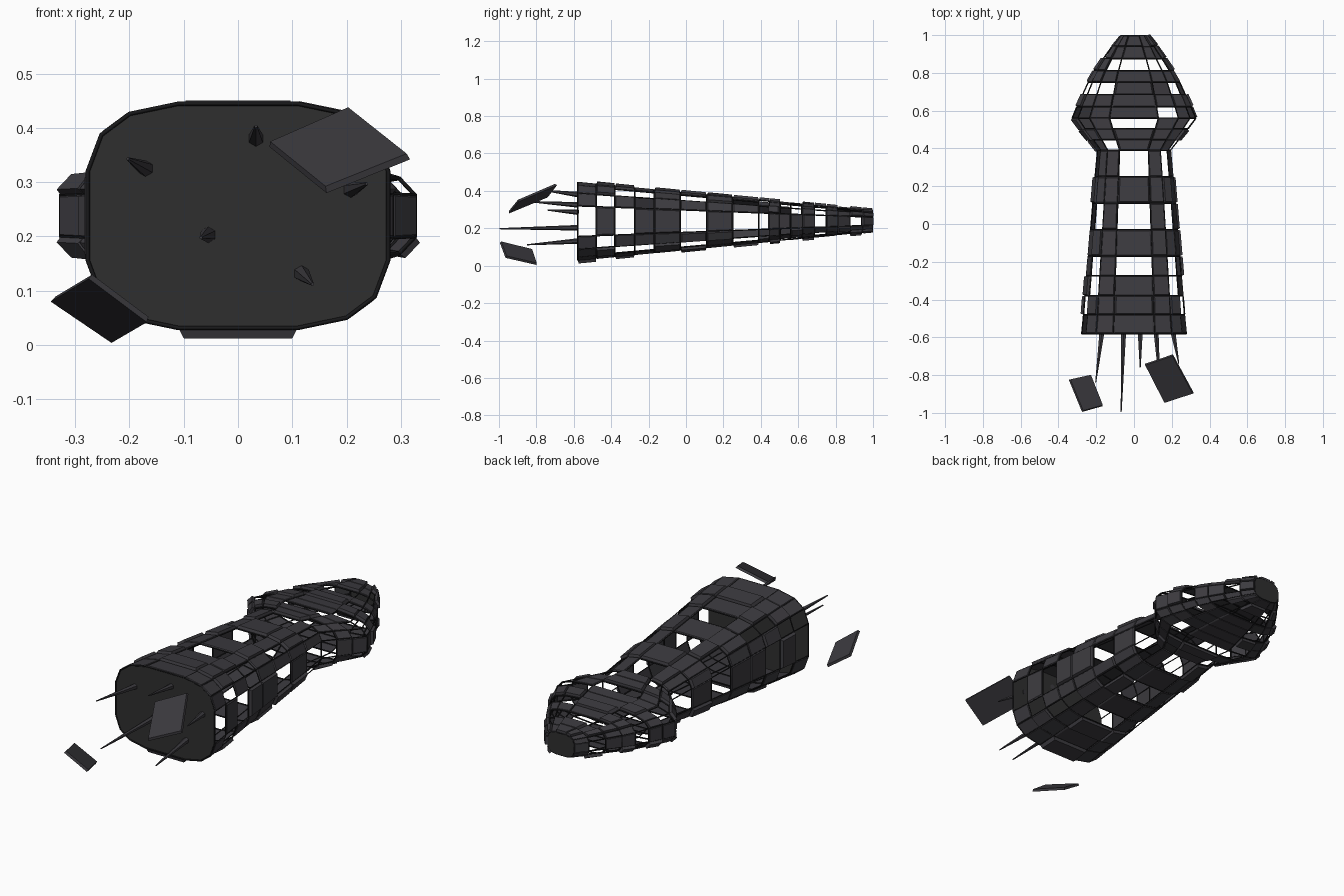
import bpy, bmesh, math, random
from mathutils import Vector

random.seed(7)
if "Cube" in bpy.data.objects:
    bpy.data.objects.remove(bpy.data.objects["Cube"])


def material(name, colour):
    m = bpy.data.materials.new(name)
    m.use_nodes = True
    m.diffuse_color = (*colour, 1)
    bsdf = m.node_tree.nodes["Principled BSDF"]
    bsdf.inputs["Base Color"].default_value = (*colour, 1)
    bsdf.inputs["Roughness"].default_value = 0.8
    return m


HULL = material("charcoal hull", (0.045, 0.043, 0.05))
FRAME = material("black frame", (0.009, 0.009, 0.01))
WALL = material("dark bulkhead", (0.028, 0.028, 0.028))

SIDES = 16
MID_Z = 0.238
# Rib stations: position along y and half width
RIBS = [(-0.58, 0.28), (-0.48, 0.27), (-0.38, 0.262), (-0.275, 0.253),
        (-0.17, 0.244), (-0.03, 0.232), (0.11, 0.22), (0.25, 0.208),
        (0.39, 0.195), (0.447, 0.24), (0.503, 0.287), (0.56, 0.33),
        (0.62, 0.305), (0.685, 0.275), (0.75, 0.245), (0.81, 0.21),
        (0.875, 0.165), (0.94, 0.118), (0.996, 0.072)]


def power(v):
    return math.copysign(abs(v) ** 0.575, v)


def ring(y, half_width):
    """Rounded-box cross-section whose height tapers evenly to the back."""
    half_height = 0.209 - (y + 0.58) * 0.0985
    pts = []
    for k in range(SIDES):
        a = math.tau * (k + 0.5) / SIDES
        pts.append(Vector((half_width * power(math.cos(a)), y,
                           MID_Z + half_height * power(math.sin(a)))))
    return pts


RINGS = [ring(*r) for r in RIBS]


def finish(name, bm, mat):
    bmesh.ops.recalc_face_normals(bm, faces=bm.faces)
    me = bpy.data.meshes.new(name)
    bm.to_mesh(me)
    bm.free()
    me.materials.append(mat)
    ob = bpy.data.objects.new(name, me)
    bpy.context.collection.objects.link(ob)
    return ob


def slab(bm, quad, offset, taper):
    """Plate on a quad, raised by offset with its outer face pulled in."""
    mid = sum(quad, Vector()) / 4
    low = [bm.verts.new(p) for p in quad]
    top = [bm.verts.new(p.lerp(mid, taper) + offset) for p in quad]
    bm.faces.new(low)
    bm.faces.new(top)
    for i in range(4):
        j = (i + 1) % 4
        bm.faces.new((low[i], low[j], top[j], top[i]))


# Which hull plates survive: full bands, then a rule for each column
BANDS = {1, 4, 6, 9, 12, 14, 17}
TOP_ROWS = {0, 2, 8, 11, 13, 16}
SIDE_ROWS = {3, 10, 11, 15}


def survives(row, col):
    c = col % 8
    if row in BANDS:
        return not (row == 1 and c in (0, 6))
    if c == 3:
        return row in TOP_ROWS
    if c == 7:
        return row in SIDE_ROWS
    if c in (2, 4):
        return row < 8 or random.random() < 0.55
    if c in (1, 5):
        return random.random() < (0.3 if row else 0.7)
    return random.random() < (0.65 if row < 8 else 0.35)


# Hull plating
front_hull, back_hull = bmesh.new(), bmesh.new()
for row in range(len(RINGS) - 1):
    for col in range(SIDES):
        if not survives(row, col):
            continue
        nxt = (col + 1) % SIDES
        quad = [RINGS[row][col], RINGS[row][nxt],
                RINGS[row + 1][nxt], RINGS[row + 1][col]]
        mid = sum(quad, Vector()) / 4
        normal = (quad[2] - quad[0]).cross(quad[3] - quad[1]).normalized()
        if normal.dot(mid - Vector((0, mid.y, MID_Z))) < 0:
            normal.negate()
        thick = random.choice((0.005, 0.005, 0.016))
        if row == 0:
            thick = 0.02 if col == 11 else 0.004
        slab(front_hull if row < 8 else back_hull, quad, normal * thick, 0.09)
finish("long_hull_plates", front_hull, HULL)
finish("wide_hull_plates", back_hull, HULL)


# Skeleton of ribs and stringers
def bars(name, paths, closed, radius):
    cu = bpy.data.curves.new(name, "CURVE")
    cu.dimensions = "3D"
    cu.bevel_depth = radius
    cu.bevel_resolution = 0
    cu.use_fill_caps = True
    for path in paths:
        s = cu.splines.new("POLY")
        s.points.add(len(path) - 1)
        for p, co in zip(s.points, path):
            p.co = (*co, 1)
        s.use_cyclic_u = closed
    cu.materials.append(FRAME)
    ob = bpy.data.objects.new(name, cu)
    bpy.context.collection.objects.link(ob)


bars("ribs", RINGS, True, 0.004)
bars("stringers", [[r[k] for r in RINGS] for k in range(SIDES)], False, 0.0035)

# Solid end walls
for name, pts in (("front_bulkhead", RINGS[0]), ("rear_bulkhead", RINGS[-1])):
    bm = bmesh.new()
    face = bm.faces.new([bm.verts.new(p) for p in pts])
    extra = bmesh.ops.extrude_face_region(bm, geom=[face])["geom"]
    bmesh.ops.translate(bm, vec=(0, 0.004, 0),
                        verts=[v for v in extra if isinstance(v, bmesh.types.BMVert)])
    finish(name, bm, WALL)

# Broken spars: base x, z then tip x, y, z
SPARS = [(0.033, 0.38, 0.033, -0.76, 0.403), (-0.17, 0.325, -0.203, -0.84, 0.343),
         (-0.055, 0.203, -0.068, -0.996, 0.198), (0.117, 0.132, 0.137, -0.85, 0.112),
         (0.207, 0.286, 0.237, -0.74, 0.297)]
for i, (bx, bz, tx, ty, tz) in enumerate(SPARS):
    base, tip = Vector((bx, -0.575, bz)), Vector((tx, ty, tz))
    bm = bmesh.new()
    bmesh.ops.create_cone(bm, cap_ends=True, segments=6, radius1=0.015,
                          radius2=0.003, depth=(tip - base).length)
    bm.transform((tip - base).to_track_quat("Z", "Y").to_matrix().to_4x4())
    bmesh.ops.translate(bm, vec=(base + tip) / 2, verts=bm.verts)
    finish("spar_%d" % (i + 1), bm, FRAME if i > 4 else HULL)

# Loose plates drifting ahead of the front wall
LOOSE = {
    "loose_plate_upper": [(0.058, -0.74, 0.365), (0.206, -0.69, 0.43),
                          (0.317, -0.895, 0.342), (0.163, -0.945, 0.28)],
    "loose_plate_lower": [(-0.345, -0.825, 0.08), (-0.233, -0.80, 0.004),
                          (-0.168, -0.965, 0.042), (-0.275, -0.995, 0.122)],
}
for name, corners in LOOSE.items():
    quad = [Vector(c) for c in corners]
    normal = (quad[2] - quad[0]).cross(quad[3] - quad[1]).normalized()
    if normal.z < 0:
        normal.negate()
    bm = bmesh.new()
    slab(bm, quad, normal * 0.012, 0.03)
    finish(name, bm, HULL)
